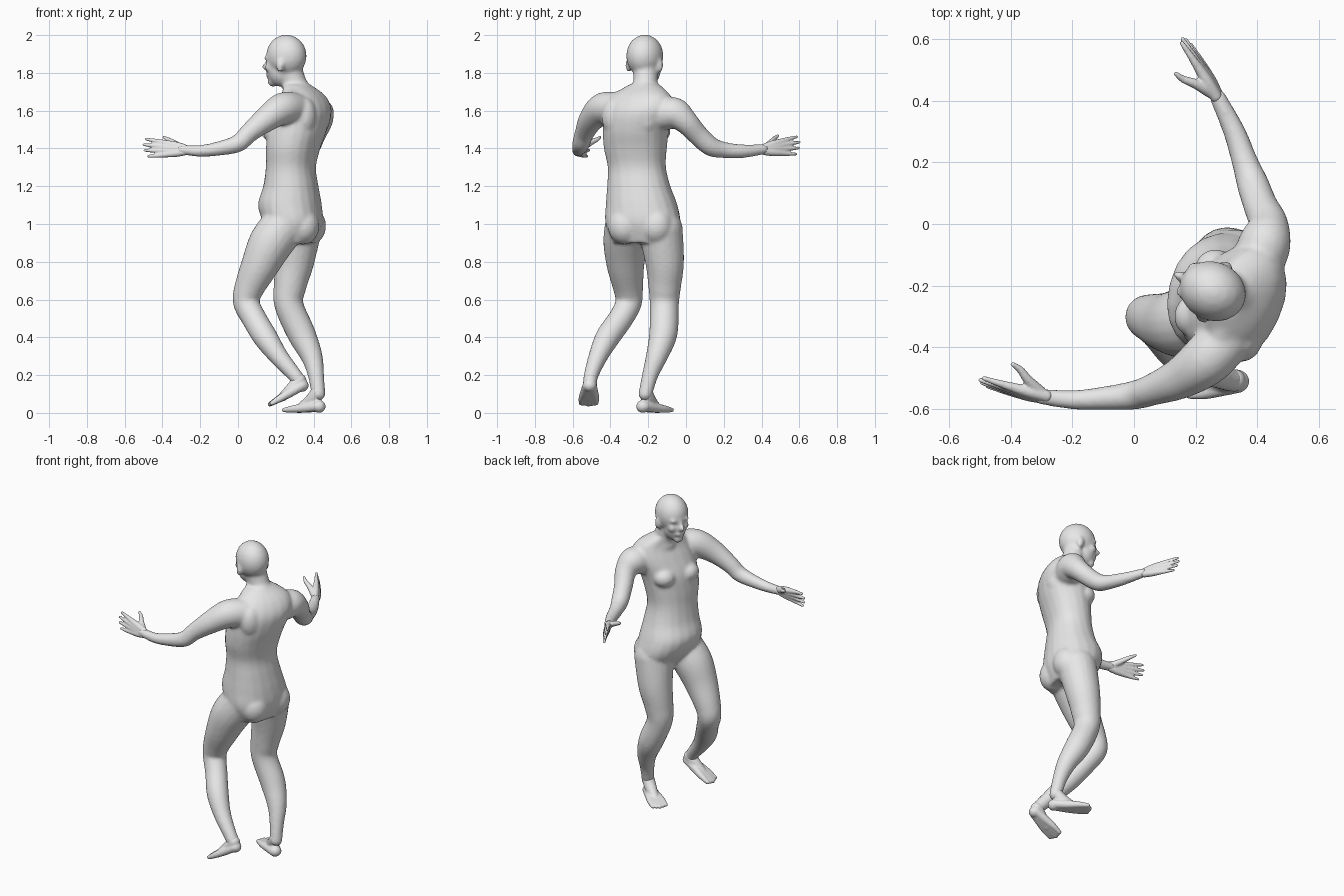
import bpy
import bmesh
from math import cos, sin, pi, radians, copysign
from mathutils import Matrix, Vector, Quaternion

if "Cube" in bpy.data.objects:
    bpy.data.objects.remove(bpy.data.objects["Cube"], do_unlink=True)

UP = Vector((0, 0, 1))
SIDES = 20

skin = bpy.data.materials.new("plain_grey")
skin.use_nodes = True
skin.diffuse_color = (.8, .8, .8, 1)
skin.node_tree.nodes["Principled BSDF"].inputs["Base Color"].default_value = (.8, .8, .8, 1)


def spline(rows, steps=5):
    """Smooth curve through rows of numbers of any length."""
    rows = [Vector(r) for r in rows]
    pts = [rows[0]] + rows + [rows[-1]]
    out = []
    for a, b, c, d in zip(pts, pts[1:], pts[2:], pts[3:]):
        for i in range(steps):
            t = i / steps
            out.append(b + (c - a) * (t / 2)
                       + (a * 2 - b * 5 + c * 4 - d) * (t * t / 2)
                       + (b * 3 - a - c * 3 + d) * (t * t * t / 2))
    return out + [rows[-1]]


def skin_rings(bm, rings):
    """Bridge rings of points and cap both ends."""
    loops = [[bm.verts.new(p) for p in ring] for ring in rings]
    for low, high in zip(loops, loops[1:]):
        for i in range(SIDES):
            j = (i + 1) % SIDES
            bm.faces.new((low[i], low[j], high[j], high[i]))
    bm.faces.new(loops[0][::-1])
    bm.faces.new(loops[-1])


def ball(bm, frame, centre, size):
    matrix = frame @ Matrix.Translation(centre) @ Matrix.Diagonal((*size, 1))
    bmesh.ops.create_icosphere(bm, subdivisions=3, radius=1, matrix=matrix)


def limb(bm, stations, steps=5):
    """Round tube with domed ends; each station is x, y, z, radius."""
    path = spline(stations, steps)
    centres = [p.xyz for p in path]
    last = UP
    turn = Quaternion()
    rings = []
    for i, p in enumerate(path):
        tangent = (centres[min(i + 1, len(path) - 1)] - centres[max(i - 1, 0)]).normalized()
        turn = last.rotation_difference(tangent) @ turn
        last = tangent
        angles = [2 * pi * k / SIDES for k in range(SIDES)]
        rings.append([p.xyz + turn @ Vector((cos(a), sin(a), 0)) * p.w for a in angles])
    skin_rings(bm, rings)
    for end in (path[0], path[-1]):
        ball(bm, Matrix(), end.xyz, [end.w] * 3)


def facing(degrees, origin):
    """Frame whose x axis points forward and y axis points to the figure's left."""
    return Matrix.Translation(origin) @ Matrix.Rotation(pi - radians(degrees), 4, 'Z')


def finish(bm, name, voxel, rounds):
    """Fuse the overlapping shapes into one soft surface."""
    bmesh.ops.recalc_face_normals(bm, faces=bm.faces)
    mesh = bpy.data.meshes.new(name)
    bm.to_mesh(mesh)
    bm.free()
    mesh.materials.append(skin)
    for face in mesh.polygons:
        face.use_smooth = True
    obj = bpy.data.objects.new(name, mesh)
    bpy.context.scene.collection.objects.link(obj)
    fuse = obj.modifiers.new("fuse", 'REMESH')
    fuse.mode = 'VOXEL'
    fuse.voxel_size = voxel
    fuse.use_smooth_shade = True
    soften = obj.modifiers.new("soften", 'SMOOTH')
    soften.factor = .5
    soften.iterations = rounds


body = bmesh.new()

# Torso: z, centre x, centre y, half depth, half width, facing angle
torso = [
    (.9, .32, -.225, .09, .16, 12), (1, .295, -.228, .15, .2, 12),
    (1.1, .275, -.235, .165, .19, 14), (1.2, .28, -.25, .142, .168, 16),
    (1.3, .28, -.26, .128, .155, 18), (1.4, .292, -.268, .137, .168, 21),
    (1.5, .315, -.265, .148, .178, 24), (1.6, .345, -.25, .135, .19, 25),
    (1.68, .345, -.235, .1, .16, 25), (1.74, .31, -.22, .065, .08, 25)]
rings = []
for z, x, y, depth, width, angle in spline(torso):
    frame = facing(angle, (x, y, z))
    ring = []
    for k in range(SIDES):
        c, s = cos(2 * pi * k / SIDES), sin(2 * pi * k / SIDES)
        ring.append(frame @ Vector((depth * copysign(abs(c) ** .9, c),
                                    width * copysign(abs(s) ** .9, s), 0)))
    rings.append(ring)
skin_rings(body, rings)

# Chest, buttocks and shoulder blades
chest = facing(24, (.31, -.26, 1.49))
hips = facing(12, (.3, -.228, .99))
for side in (-1, 1):
    ball(body, chest, (.09, side * .08, 0), (.065, .07, .06))
    ball(body, chest, (-.09, side * .09, .08), (.06, .07, .1))
    ball(body, hips, (-.065, side * .085, 0), (.085, .09, .1))

# Neck and the muscles sloping to the shoulders
limb(body, [(.32, -.225, 1.68, .085), (.3, -.215, 1.74, .066), (.275, -.215, 1.82, .066)])
limb(body, [(.32, -.225, 1.7, .055), (.28, -.38, 1.64, .055)])
limb(body, [(.32, -.21, 1.7, .055), (.4, -.1, 1.61, .055)])

# Head, all in its own forward/left/up frame
head = facing(25, (.256, -.218, 1.89))
ball(body, head, (0, 0, 0), (.11, .096, .113))
ball(body, head, (.034, 0, -.075), (.072, .069, .088))
ball(body, head, (.078, 0, -.138), (.028, .032, .026))
ball(body, head, (.116, 0, -.058), (.025, .017, .02))
ball(body, head, (.103, 0, -.035), (.018, .013, .036))
ball(body, head, (.098, 0, -.1), (.017, .032, .018))
for side in (-1, 1):
    ball(body, head, (.09, side * .035, -.012), (.02, .03, .012))
    ball(body, head, (.075, side * .042, -.06), (.03, .026, .028))
    ball(body, head, (-.005, side * .092, -.05), (.022, .016, .038))

# Arms
limb(body, [
    (.3, -.37, 1.61, .085), (.235, -.44, 1.61, .085), (.15, -.5, 1.555, .068),
    (.06, -.537, 1.483, .052), (0, -.555, 1.427, .047), (-.1, -.565, 1.4, .038),
    (-.2, -.57, 1.387, .031), (-.3, -.56, 1.393, .026)])
limb(body, [
    (.4, -.13, 1.58, .085), (.425, -.06, 1.585, .085), (.435, 0, 1.54, .065),
    (.41, .06, 1.475, .056), (.385, .13, 1.412, .052), (.36, .2, 1.392, .043),
    (.325, .3, 1.385, .036), (.272, .41, 1.395, .027)])

# Legs
limb(body, [
    (.325, -.135, .97, .118), (.3, -.113, .8, .103), (.275, -.113, .67, .087),
    (.27, -.115, .57, .077), (.335, -.12, .42, .075), (.39, -.155, .3, .058),
    (.413, -.19, .2, .043), (.425, -.215, .1, .037)])
limb(body, [
    (.25, -.31, 1, .118), (.175, -.32, .9, .118), (.115, -.32, .78, .1),
    (.055, -.305, .65, .078), (.045, -.305, .58, .07), (.085, -.345, .5, .066),
    (.145, -.415, .4, .065), (.215, -.465, .3, .051), (.3, -.502, .2, .039),
    (.33, -.508, .16, .037)])
finish(body, "body", .01, 6)


def hand(name, wrist, tip, palm):
    """Four fanned fingers whose roots fuse into a palm, plus a thumb."""
    bm = bmesh.new()
    wrist, palm = Vector(wrist), Vector(palm).normalized()
    reach = Vector(tip) - wrist
    fan = (UP + palm * .25).normalized()
    for k, length in enumerate((.88, .97, 1, .95)):
        spread = (k - 1.5) / 1.5
        stations = [(0, .011, .02), (.25, .022, .02), (.48, .03, .0165),
                    (.75, .04, .0115), (1, .046, .008)]
        limb(bm, [(*(wrist + reach * (t * length) + fan * (spread * w)
                     + palm * (.012 * t * t)), r) for t, w, r in stations], 3)
    thumb = [(.1, .012, .01, .02), (.3, .035, .035, .016),
             (.44, .05, .06, .012), (.56, .062, .07, .008)]
    limb(bm, [(*(wrist + reach * t + fan * a + palm * b), r) for t, a, b, r in thumb], 3)
    finish(bm, name, .005, 3)


hand("left_hand", (-.285, -.561, 1.393), (-.5, -.522, 1.405), (.15, 1, 0))
hand("right_hand", (.268, .415, 1.395), (.172, .605, 1.418), (-.9, -.4, 0))


def foot(name, ankle, heel, toe):
    """Five rays running from the heel to the toes, plus an instep."""
    bm = bmesh.new()
    ankle, heel = Vector(ankle), Vector(heel)
    reach = Vector(toe) - heel
    across = reach.cross(UP).normalized()
    for k in range(5):
        spread = (k - 2) / 2
        length = 1 - .06 * abs(spread)
        stations = [(0, .012, .026), (.35, .022, .025), (.7, .035, .02), (1, .04, .0125)]
        limb(bm, [(*(heel + reach * (t * length) + across * (spread * w)), r)
                  for t, w, r in stations], 3)
    ball(bm, Matrix(), heel, (.036, .036, .034))
    limb(bm, [(*ankle, .037), (*ankle.lerp(heel + reach * .4, .5), .036),
              (*(heel + reach * .6), .024)], 3)
    finish(bm, name, .006, 3)


foot("right_foot", (.422, -.213, .11), (.428, -.228, .034), (.258, -.1, .014))
foot("left_foot", (.325, -.507, .172), (.338, -.51, .145), (.168, -.516, .045))
